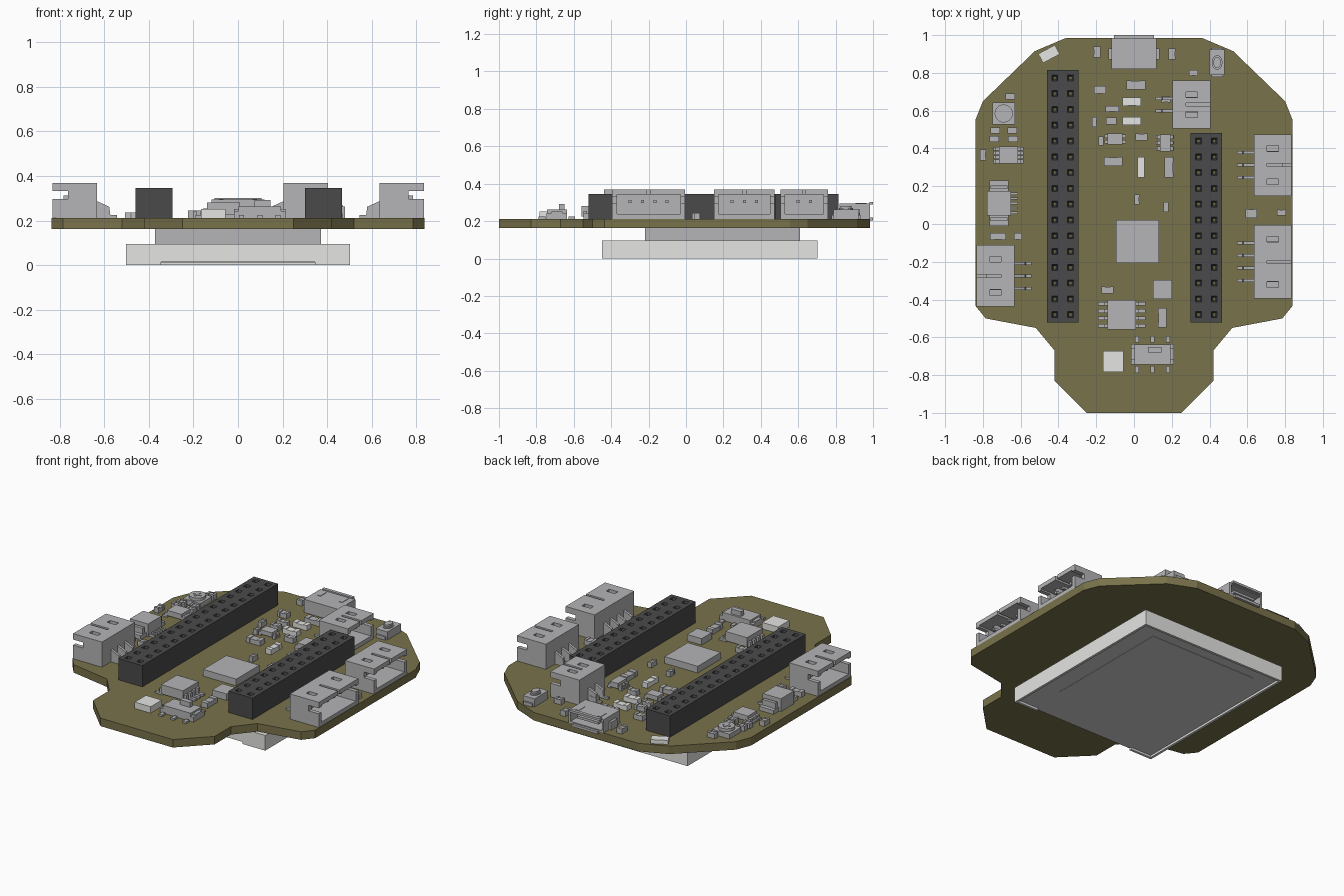
import bpy, bmesh, math
from mathutils import Matrix, Vector

if "Cube" in bpy.data.objects:
    bpy.data.objects.remove(bpy.data.objects["Cube"], do_unlink=True)

TOP = .212      # upper surface of the circuit board
UNDER = .162    # lower surface of the circuit board


def material(name, r, g, b):
    mat = bpy.data.materials.new(name)
    mat.use_nodes = True
    mat.diffuse_color = (r, g, b, 1)
    mat.node_tree.nodes["Principled BSDF"].inputs["Base Color"].default_value = (r, g, b, 1)
    return mat


olive = material("olive board", .19, .168, .07)
grey = material("component grey", .46, .46, .475)
dark = material("header charcoal", .068, .068, .07)
white = material("off white", .78, .78, .765)
screen = material("screen light grey", .66, .66, .65)


def finish(name, bm, *mats):
    bmesh.ops.recalc_face_normals(bm, faces=bm.faces)
    mesh = bpy.data.meshes.new(name)
    bm.to_mesh(mesh)
    bm.free()
    for mat in mats:
        mesh.materials.append(mat)
    obj = bpy.data.objects.new(name, mesh)
    bpy.context.collection.objects.link(obj)
    return obj


def block(bm, x0, x1, y0, y1, z0, z1):
    size = Vector((abs(x1 - x0), abs(y1 - y0), abs(z1 - z0)))
    centre = Vector((x0 + x1, y0 + y1, z0 + z1)) / 2
    bmesh.ops.create_cube(bm, size=1, matrix=Matrix.Translation(centre) @ Matrix.Diagonal(size).to_4x4())


def chip(bm, x, y, w, d, height, base=TOP):
    block(bm, x - w / 2, x + w / 2, y - d / 2, y + d / 2, base, base + height)


def disc(bm, x, y, rx, ry, base, height):
    place = Matrix.Translation((x, y, base + height / 2)) @ Matrix.Diagonal((rx, ry, 1, 1))
    bmesh.ops.create_cone(bm, cap_ends=True, segments=20, radius1=1, radius2=1, depth=height, matrix=place)


def prism(bm, points, along):
    face = bm.faces.new([bm.verts.new(p) for p in points])
    grown = bmesh.ops.extrude_face_region(bm, geom=[face], use_keep_orig=True)["geom"]
    bmesh.ops.translate(bm, verts=[v for v in grown if isinstance(v, bmesh.types.BMVert)], vec=along)


def part(name, mat, build):
    bm = bmesh.new()
    build(bm)
    return finish(name, bm, mat)


# Circuit board: half outline mirrored into a full plate
half = [(.36, .985), (.525, .915), (.80, .65), (.838, .555), (.838, -.435), (.785, -.50),
        (.52, -.55), (.42, -.67), (.42, -.83), (.25, -1)]
outline = half + [(-x, y) for x, y in reversed(half)]
part("circuit_board", olive, lambda bm: prism(
    bm, [(x, y, UNDER) for x, y in outline], (0, 0, TOP - UNDER)))


# Display module beneath the board, with a thin rim open at the front
def display_case(bm):
    block(bm, -.503, .503, -.45, .703, .016, .095)
    block(bm, -.503, .503, .688, .703, 0, .016)
    for side in (-1, 1):
        block(bm, side * .488, side * .503, -.45, .703, 0, .016)
        block(bm, side * .345, side * .503, -.45, -.435, 0, .016)


part("display_case", white, display_case)
part("display_panel", screen, lambda bm: block(bm, -.488, .488, -.45, .688, .013, .017))
part("display_active_area", screen, lambda bm: block(bm, -.37, .37, -.22, .61, .011, .014))
part("display_spacer", grey, lambda bm: block(bm, -.373, .373, -.22, .61, .09, UNDER))


# Socket headers: a grid of cells, each sunk into a tapered hole
def header(name, x, y_low, rows):
    pitch, height = .0836, .133
    bm = bmesh.new()
    bmesh.ops.create_grid(bm, x_segments=2, y_segments=rows, size=1, matrix=Matrix.Translation(
        (x, y_low + rows * pitch / 2, TOP + height)) @ Matrix.Diagonal((.083, rows * pitch / 2, 1, 1)))
    cells = list(bm.faces)
    rim = [e for e in bm.edges if e.is_boundary]
    skirt = bmesh.ops.extrude_edge_only(bm, edges=rim)["geom"]
    bmesh.ops.translate(bm, verts=[v for v in skirt if isinstance(v, bmesh.types.BMVert)], vec=(0, 0, -height))
    bmesh.ops.inset_individual(bm, faces=cells, thickness=.026, use_even_offset=True)
    bmesh.ops.inset_individual(bm, faces=cells, thickness=.008, depth=-.03, use_even_offset=True)
    for face in cells:
        face.material_index = 1
    finish(name, bm, dark, olive)


header("long_header", -.378, -.522, 16)
header("short_header", .383, -.522, 12)


# Side entry wire connectors: hollow shell, inner pins and bent legs
def connector(name, face_x, y, length, pins, way=1):
    bm = bmesh.new()
    h = length / 2

    def shell(u0, u1, y0, y1, z0, z1):
        block(bm, face_x - way * u0, face_x - way * u1, y + y0, y + y1, TOP + z0, TOP + z1)

    shell(0, .2, -h, h, 0, .025)
    shell(.15, .2, -h, h, 0, .157)
    shell(.13, .2, -h, h, .13, .157)
    for s in (-1, 1):
        wall = (s * h, s * (h - .025))
        shell(0, .2, *wall, 0, .085)
        shell(.07, .2, *wall, .085, .12)
        shell(0, .2, *wall, .12, .157)
        shell(0, .07, s * h, s * .008, .13, .157)
        shell(.07, .13, s * (h - .09), s * .008, .13, .157)
        shell(.07, .13, s * h, s * (h - .06), .13, .157)
    bend = [(.19, 0), (.19, .075), (.2, .075), (.255, .05), (.26, .012), (.29, .012), (.29, 0)]
    for i in range(pins):
        offset = (i - (pins - 1) / 2) * .066
        shell(.05, .15, offset - .008, offset + .008, .085, .1)
        prism(bm, [(face_x - way * u, y + offset - .008, TOP + z) for u, z in bend], (0, .016, 0))
    finish(name, bm, grey)


connector("right_back_connector", .835, .312, .325, 3)
connector("right_front_connector", .835, -.2, .39, 4)
connector("left_connector", -.833, -.275, .325, 3, -1)
connector("inner_connector", .405, .632, .255, 2)


# Cable socket at the back edge: open shell with flared lip, tongue and latches
def cable_socket(bm):
    block(bm, -.12, .12, .82, .985, TOP, TOP + .012)
    block(bm, -.12, .12, .82, .985, TOP + .07, TOP + .082)
    block(bm, -.12, .12, .82, .84, TOP, TOP + .082)
    block(bm, -.075, .075, .83, .97, TOP + .035, TOP + .05)
    block(bm, -.105, .105, .98, 1, TOP + .076, TOP + .09)
    block(bm, -.09, .09, .98, 1, TOP - .01, TOP + .006)
    for s in (-1, 1):
        block(bm, s * .108, s * .12, .82, .985, TOP, TOP + .082)
        block(bm, s * .115, s * .135, .87, .93, TOP, TOP + .05)
        chip(bm, s * .075, .935, .022, .06, .003, TOP + .082)


part("cable_socket", grey, cable_socket)


# Leaded packages: body plus legs on the two sides
def package(name, x, y, w, d, height, rows, reach=.045):
    def build(bm):
        chip(bm, x, y, w, d, height - .012, TOP + .012)
        for i in range(rows):
            ly = y + (i - (rows - 1) / 2) * d / rows
            for s in (-1, 1):
                chip(bm, x + s * (w / 2 + reach / 2), ly, reach, .02, .012)
                chip(bm, x + s * (w / 2 + .008), ly, .018, .02, height * .6)
    part(name, grey, build)


package("memory_chip", -.065, -.48, .15, .155, .07, 4, .05)
package("charger_chip", -.665, .365, .10, .09, .045, 4, .03)
package("regulator", .165, .43, .055, .09, .045, 3, .02)
package("small_regulator", -.1, .45, .08, .06, .04, 2, .012)
part("processor", grey, lambda bm: chip(bm, .018, -.092, .228, .228, .042))
part("sensor_chip", grey, lambda bm: chip(bm, .15, -.347, .10, .10, .04))


# Slide switch with terminals and knob
def slide_switch(bm):
    chip(bm, .098, -.69, .19, .105, .05)
    chip(bm, .098, -.69, .23, .06, .04)
    chip(bm, .11, -.665, .07, .03, .08)
    for s in (-1, 1):
        for x in (.015, .098, .18):
            chip(bm, x, -.69 + s * .08, .022, .035, .012)
        chip(bm, .098 + s * .105, -.69, .02, .11, .03)


part("slide_switch", grey, slide_switch)


# Trimmer with round rotor and raised cross
def trimmer(bm):
    chip(bm, -.69, .585, .12, .115, .03)
    disc(bm, -.69, .585, .048, .048, TOP + .03, .018)
    chip(bm, -.69, .585, .05, .012, .003, TOP + .048)
    chip(bm, -.69, .585, .012, .05, .003, TOP + .048)


part("trimmer", grey, trimmer)


# Small battery socket at the left edge
def left_socket(bm):
    chip(bm, -.715, .11, .125, .13, .08)
    chip(bm, -.715, .11, .10, .24, .025)
    for i in range(5):
        chip(bm, -.635, .06 + i * .025, .04, .012, .015)
    for s in (-1, 1):
        chip(bm, -.715, .11 + s * .085, .09, .02, .06)


part("left_socket", grey, left_socket)


# Push button with oval cap
def push_button(bm):
    chip(bm, .44, .855, .08, .135, .05)
    chip(bm, .44, .855, .06, .155, .02)
    disc(bm, .44, .855, .028, .038, TOP + .05, .008)
    disc(bm, .44, .855, .02, .03, TOP + .05, .02)


part("push_button", grey, push_button)

# Tiny two terminal parts: body with slightly taller end caps
passives = [(-.655, .675, .05, .03), (-.735, .495, .05, .03), (-.645, .495, .05, .03),
            (-.74, .45, .05, .03), (-.64, .45, .05, .03), (-.80, .365, .03, .055),
            (-.72, -.065, .085, .035), (-.615, -.065, .04, .035), (-.18, .71, .06, .04),
            (-.115, .61, .07, .03), (-.21, .54, .025, .05), (-.12, .545, .055, .035),
            (.04, .46, .06, .035), (-.175, .44, .025, .045), (-.11, .33, .095, .045),
            (.185, .30, .045, .105), (.015, .13, .025, .05), (.17, .09, .025, .05),
            (.62, .055, .06, .045), (.78, .06, .045, .03), (-.14, -.35, .06, .035),
            (.15, -.497, .042, .10), (.01, .735, .10, .045), (.315, .80, .045, .03),
            (.17, .66, .045, .03), (.20, .90, .035, .055), (-.195, .91, .035, .055)]


def two_terminal(bm, x, y, w, d):
    chip(bm, x, y, w, d, .028)
    dx, dy = (w * .38, 0) if w > d else (0, d * .38)
    for s in (-1, 1):
        chip(bm, x + s * dx, y + s * dy, w - dx * 2 + .002, d - dy * 2 + .002, .032)


part("passives", grey, lambda bm: [two_terminal(bm, *p) for p in passives])

# Pale lamps and the white package
lamps = [(-.012, .648, .095, .042), (-.012, .545, .095, .042), (.037, .30, .037, .105)]
part("lamps", white, lambda bm: [two_terminal(bm, *p) for p in lamps])
slanted = part("slanted_lamp", white, lambda bm: chip(bm, 0, 0, .10, .055, .025))
slanted.location = (-.45, .90, 0)
slanted.rotation_euler.z = math.radians(28)
part("white_package", white, lambda bm: chip(bm, -.11, -.728, .11, .11, .04))
